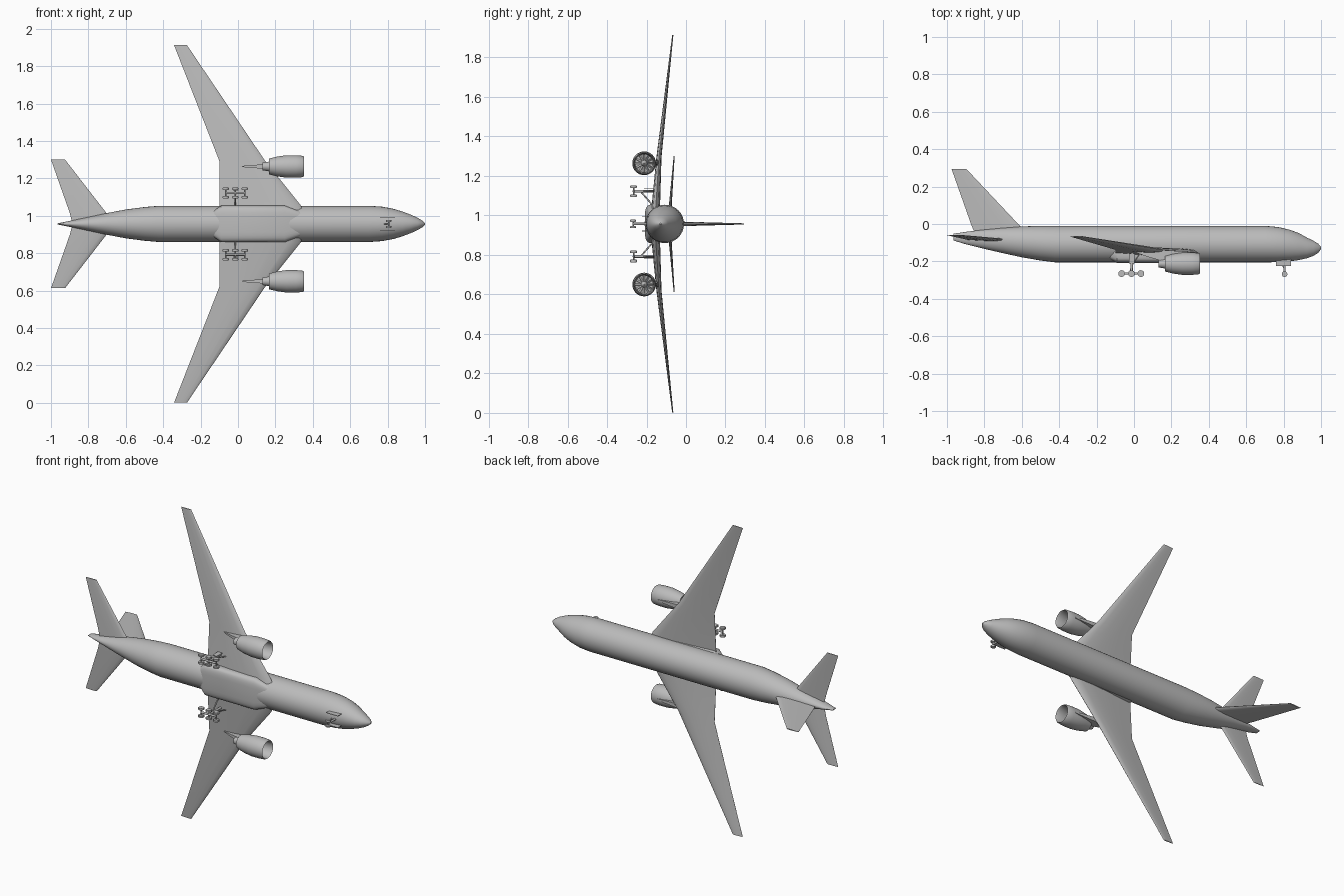
import bpy, bmesh, math
from mathutils import Vector, Matrix

if "Cube" in bpy.data.objects:
    bpy.data.objects.remove(bpy.data.objects["Cube"])

CZ = 0.957                      # height of the plane of symmetry
grey = bpy.data.materials.new("light grey")
grey.diffuse_color = (0.5, 0.5, 0.5, 1)
grey.use_nodes = True
grey.node_tree.nodes["Principled BSDF"].inputs["Base Color"].default_value = grey.diffuse_color


def finish(name, bm, angle=35):
    bmesh.ops.recalc_face_normals(bm, faces=bm.faces[:])
    me = bpy.data.meshes.new(name)
    bm.to_mesh(me)
    bm.free()
    ob = bpy.data.objects.new(name, me)
    bpy.context.collection.objects.link(ob)
    me.materials.append(grey)
    bpy.ops.object.select_all(action='DESELECT')
    ob.select_set(True)
    bpy.context.view_layer.objects.active = ob
    bpy.ops.object.shade_smooth_by_angle(angle=math.radians(angle))
    return ob


def loft(name, rings, angle=35, closed=False):
    """Skin a list of equal-length point rings, capping the ends."""
    bm = bmesh.new()
    vs = [[bm.verts.new(p) for p in r] for r in rings]
    n = len(vs[0])
    pairs = list(zip(vs, vs[1:])) + ([(vs[-1], vs[0])] if closed else [])
    for a, b in pairs:
        for i in range(n):
            j = (i + 1) % n
            bm.faces.new((a[i], a[j], b[j], b[i]))
    if not closed:
        bm.faces.new(vs[0])
        bm.faces.new(vs[-1])
    return finish(name, bm, angle)


def oval(x, y, z, ry, rz, n=32, power=1.0):
    pts = []
    for i in range(n):
        c, s = math.cos(2 * math.pi * i / n), math.sin(2 * math.pi * i / n)
        pts.append((x, y + ry * math.copysign(abs(c) ** power, c),
                    z + rz * math.copysign(abs(s) ** power, s)))
    return pts


FOIL = [(0, 0), (.04, .3), (.15, .46), (.35, .5), (.65, .32), (1, .02),
        (1, -.02), (.65, -.32), (.35, -.5), (.15, -.46), (.04, -.3)]


def surface(name, sections, upright=False):
    """Wing-like part; section = leading x, trailing x, y, z, thickness."""
    rings = []
    for le, te, y, z, t in sections:
        rings.append([(le + (te - le) * u, y + (0 if upright else v * t),
                       z + (v * t if upright else 0)) for u, v in FOIL])
    return loft(name, rings)


def rod(bm, a, b, r, n=12):
    a, b = Vector(a), Vector(b)
    d = b - a
    m = Matrix.Translation((a + b) / 2) @ d.to_track_quat('Z', 'Y').to_matrix().to_4x4()
    bmesh.ops.create_cone(bm, cap_ends=True, segments=n, radius1=r, radius2=r,
                          depth=d.length, matrix=m)


def box(bm, centre, size):
    bmesh.ops.create_cube(bm, size=1, matrix=Matrix.Translation(centre) @
                          Matrix.Diagonal((*size, 1)))


def wheel(bm, x, y, z, r, w):
    rod(bm, (x, y, z - w / 2), (x, y, z + w / 2), r * .85, 18)
    rod(bm, (x, y, z - w / 3), (x, y, z + w / 3), r, 18)


# Fuselage: x, top, bottom, half width
body = [(-.965, -.052, -.088, .003), (-.9, -.042, -.108, .016), (-.8, -.03, -.133, .037),
        (-.7, -.02, -.156, .058), (-.6, -.013, -.178, .077), (-.5, -.01, -.195, .09),
        (-.42, -.01, -.205, .097), (.7, -.01, -.205, .097), (.77, -.016, -.204, .092),
        (.83, -.03, -.2, .081), (.88, -.048, -.193, .066), (.925, -.073, -.183, .049),
        (.96, -.09, -.17, .033), (.985, -.105, -.154, .018), (1, -.123, -.134, .004)]
loft("fuselage", [oval(x, (t + b) / 2, CZ, (t - b) / 2, w) for x, t, b, w in body])

# Belly fairing: squarish section with tapered ends
fair = [(-.13, -.15, .04, .07), (-.09, -.162, .047, .098), (.25, -.162, .047, .098),
        (.35, -.15, .04, .06)]
loft("belly_fairing", [oval(x, y, CZ, ry, rz, 32, .5) for x, y, ry, rz in fair])

# Tail fin
surface("tail_fin", [(-.56, -.85, -.05, CZ, .024), (-.61, -.868, -.01, CZ, .022),
                     (-.895, -.975, .293, CZ, .006)], True)
fin = bpy.context.object

for side, tag in ((1, "left"), (-1, "right")):
    def Z(offset):
        return CZ + side * offset

    surface("wing_" + tag, [(.36, -.1, -.158, Z(.04), .045), (.335, -.1, -.152, Z(.1), .042),
                            (.145, -.1, -.137, Z(.337), .026),
                            (-.273, -.342, -.067, Z(.956), .006)])
    surface("tailplane_" + tag, [(-.66, -.885, -.085, Z(0), .018), (-.705, -.9, -.082, Z(.06), .016),
                                 (-.925, -1, -.06, Z(.344), .005)])

    # Engine nacelle: closed profile of x, radius, hollow at the front
    ey, ez = -.212, Z(.307)
    shell = [(.25, .003), (.25, .045), (.3, .047), (.34, .048), (.352, .053), (.345, .057),
             (.31, .06), (.26, .06), (.21, .053), (.165, .042), (.165, .036),
             (.18, .028), (.13, .02), (.13, .003)]
    loft("nacelle_" + tag, [oval(x, ey, ez, r, r) for x, r in shell])
    cone = [(.249, .018), (.262, .015), (.275, .009), (.282, .002)]
    loft("fan_hub_" + tag, [oval(x, ey, ez, r, r, 16) for x, r in cone])
    bm = bmesh.new()
    for k in range(12):
        a = 2 * math.pi * k / 12
        m = (Matrix.Translation((.256, ey, ez)) @ Matrix.Rotation(a, 4, 'X')
             @ Matrix.Translation((0, .03, 0)) @ Matrix.Rotation(.7, 4, 'Y'))
        bmesh.ops.create_cube(bm, size=1, matrix=m @ Matrix.Diagonal((.003, .03, .01, 1)))
    finish("fan_blades_" + tag, bm)

    # Pylon tapering backwards below the wing
    pyl = [(.01, -.15, -.153, .002), (.08, -.145, -.178, .008), (.16, -.14, -.2, .013),
           (.25, -.145, -.17, .008), (.3, -.15, -.157, .003)]
    loft("pylon_" + tag, [[(x, t, ez - w), (x, t, ez + w), (x, b, ez + w), (x, b, ez - w)]
                          for x, t, b, w in pyl])

    # Main gear: six wheels on a beam, leg and braces
    bm = bmesh.new()
    gz, gy = Z(.165), -.265
    for x in (-.066, -.014, .037):
        rod(bm, (x, gy, gz - .025), (x, gy, gz + .025), .004)
        for d in (-.023, .023):
            wheel(bm, x, gy, gz + d, .018, .013)
    rod(bm, (-.066, gy, gz), (.037, gy, gz), .006)
    rod(bm, (-.014, gy, gz), (-.01, -.15, gz), .007)
    rod(bm, (-.014, -.23, gz), (-.014, -.165, Z(.09)), .004)
    rod(bm, (-.014, -.225, gz), (.03, -.16, gz), .003)
    box(bm, (-.012, -.185, gz + side * .012), (.03, .055, .003))
    finish("main_gear_" + tag, bm)

# Nose gear with two wheels and a pair of bay doors
bm = bmesh.new()
for d in (-.016, .016):
    wheel(bm, .805, -.268, CZ + d, .015, .011)
rod(bm, (.805, -.268, CZ - .018), (.805, -.268, CZ + .018), .004)
rod(bm, (.805, -.268, CZ), (.805, -.18, CZ), .006)
rod(bm, (.805, -.24, CZ), (.775, -.19, CZ), .003)
for d in (-.036, .036):
    box(bm, (.8, -.205, CZ + d), (.08, .038, .003))
finish("nose_gear", bm)
